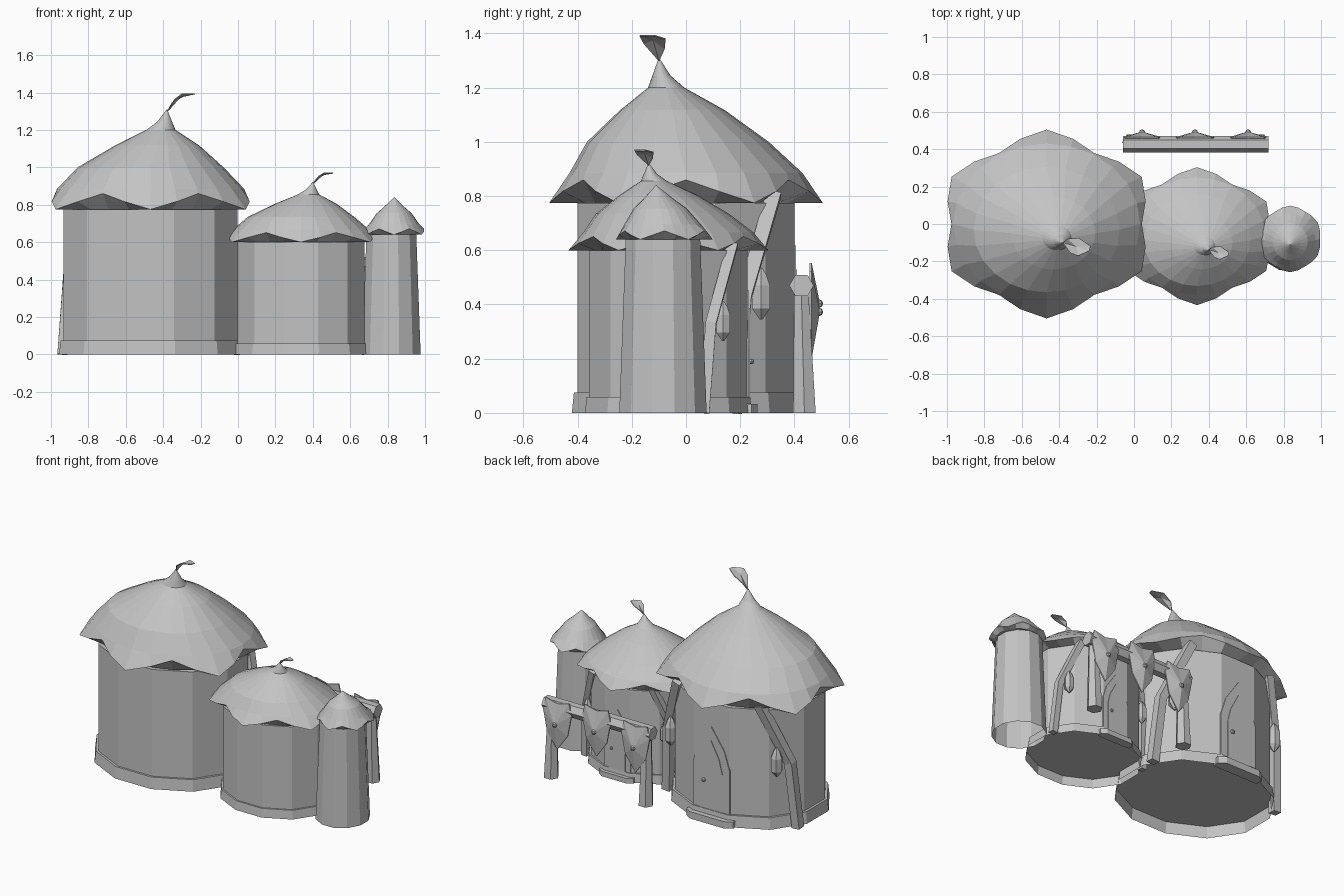
import bpy, bmesh, math
from mathutils import Vector

if "Cube" in bpy.data.objects:
    bpy.data.objects.remove(bpy.data.objects["Cube"], do_unlink=True)

GREY = (0.55, 0.55, 0.55, 1)
mat = bpy.data.materials.new("plain grey")
mat.use_nodes = True
mat.diffuse_color = GREY
mat.node_tree.nodes["Principled BSDF"].inputs["Base Color"].default_value = GREY


def finish(bm, name):
    bmesh.ops.recalc_face_normals(bm, faces=bm.faces)
    me = bpy.data.meshes.new(name)
    bm.to_mesh(me)
    bm.free()
    me.materials.append(mat)
    ob = bpy.data.objects.new(name, me)
    bpy.context.collection.objects.link(ob)
    return ob


def ring(cx, cy, z, r, n, squash=1.0, turn=0.0):
    angles = [2 * math.pi * i / n + turn for i in range(n)]
    return [(cx + r * math.cos(a), cy + r * squash * math.sin(a), z) for a in angles]


def loft(name, rings, cap_start=True, cap_end=True):
    """Skin a list of equal point loops."""
    bm = bmesh.new()
    loops = [[bm.verts.new(p) for p in loop] for loop in rings]
    n = len(loops[0])
    for a, b in zip(loops, loops[1:]):
        for i in range(n):
            j = (i + 1) % n
            bm.faces.new((a[i], a[j], b[j], b[i]))
    if cap_start:
        bm.faces.new(loops[0][::-1])
    if cap_end:
        bm.faces.new(loops[-1])
    bmesh.ops.remove_doubles(bm, verts=bm.verts, dist=1e-5)
    return finish(bm, name)


def tube(name, path, w, sides=4):
    """Straight-sided timber through a few points."""
    pts = [Vector(p) for p in path]
    loops = []
    for i, p in enumerate(pts):
        d = (pts[min(i + 1, len(pts) - 1)] - pts[max(i - 1, 0)]).normalized()
        u = d.cross(Vector((0, 1, 0))).normalized()
        v = d.cross(u)
        angles = [2 * math.pi * (k + 0.5) / sides for k in range(sides)]
        loops.append([p + w * (u * math.cos(a) + v * math.sin(a)) for a in angles])
    return loft(name, loops)


def plate(name, outline, y0, y1):
    """Upright outline in x, z given depth along y."""
    return loft(name, [[(x, y, z) for x, z in outline] for y in (y0, y1)])


# Roof rings above the eave: height, radius, shift in x, shift in y
HUT_ROOF = [(0.11, 0.5, 0, 0), (0.225, 0.39, 0, -0.03), (0.342, 0.225, 0.035, -0.05),
            (0.425, 0.078, 0.055, -0.073), (0.468, 0.04, 0.075, -0.09), (0.535, 0.001, 0.087, -0.1)]
TOWER_ROOF = [(0.147, 0.45, 0, -0.02), (0.307, 0.31, 0, -0.05),
              (0.39, 0.19, 0, -0.07), (0.535, 0.001, 0, -0.1)]


def roof(name, cx, cy, eave, s, sz, squash, profile, rim_r, scallop):
    n = 24
    rim = []
    for i in range(n):
        a = 2 * math.pi * i / n
        wave = math.cos(6 * a)
        r = s * (rim_r - scallop * wave)
        rim.append((cx + r * math.cos(a), cy + r * squash * math.sin(a),
                    eave + sz * 0.0425 * (1 + wave)))
    loops = [ring(cx, cy, eave, 0.45 * s, n, squash), rim]
    for z, r, ox, oy in profile:
        loops.append(ring(cx + ox * s, cy + oy * s, eave + z * sz, r * s, n, squash))
    return loft(name, loops)


def leaf(name, apex, s, sz):
    shape = [(0, 0, -0.01), (0.04, -0.055, 0.055), (0.08, -0.07, 0.085), (0.14, -0.044, 0.085),
             (0.148, -0.018, 0.085), (0.085, 0.025, 0.072), (0.025, 0.02, 0.035)]
    size = Vector((s, s, sz))
    bm = bmesh.new()
    verts = [bm.verts.new(Vector(apex) + Vector(p) * size) for p in shape]
    mid = bm.verts.new(Vector(apex) + Vector((0.07, -0.02, 0.068)) * size)
    for a, b in zip(verts, verts[1:] + verts[:1]):
        bm.faces.new((a, b, mid))
    ob = finish(bm, name)
    mod = ob.modifiers.new("thickness", "SOLIDIFY")
    mod.thickness = 0.005


def arch(cx, w, h, spring, s):
    half = [(w, 0), (w, spring), (w * 0.72, spring + (h - spring) * 0.45)]
    pts = half + [(0, h)] + [(-x, z) for x, z in half[::-1]]
    return [(cx + x * s, z * s) for x, z in pts]


def knob(name, x, y, z, r):
    loft(name, [ring(x, y, z + r * math.sin(a), r * math.cos(a), 8)
                for a in (-1.5, -0.7, 0, 0.7, 1.5)])


def hut(label, cx, cy, s, eave, sz, leg):
    sq = 0.86
    turn = math.pi / 12
    # Walls standing on a hollow plinth with a raised floor
    floor = 0.075 * leg
    loft(label + "_wall", [ring(cx, cy, z, 0.482 * s, 12, sq, turn) for z in (floor, eave)],
         cap_start=False)
    loft(label + "_plinth", [ring(cx, cy, z, r * s, 12, sq, turn)
                             for z, r in ((0, 0.507), (floor, 0.498))], cap_start=False)
    roof(label + "_roof", cx, cy, eave, s, sz, sq, HUT_ROOF, 0.548, 0.039)
    leaf(label + "_leaf", (cx + 0.087 * s, cy - 0.1 * s, eave + 0.535 * sz), s, sz)
    # Pointed door at the back
    back = cy + 0.4 * s
    plate(label + "_door_frame", arch(cx, 0.135, 0.63, 0.37, s * 0.98), back - 0.02, back + 0.006)
    plate(label + "_door", arch(cx, 0.085, 0.54, 0.33, s * 0.98), back - 0.02, back + 0.01)
    knob(label + "_door_knob", cx + 0.05 * s, back + 0.014, 0.26 * s, 0.014 * s)
    # Doorstep with angled ends
    step = [(-0.165, 0.375), (0.165, 0.375), (0.17, 0.42), (0.125, 0.45), (-0.125, 0.45), (-0.17, 0.42)]
    loft(label + "_step", [[(cx + x * s, cy + y * s, z) for x, y in step] for z in (0, 0.045 * s)])
    # Leaning timbers with hanging lanterns
    for side, word in ((-1, "right"), (1, "left")):
        path = [(0.472, 0.18, 0), (0.44, 0.215, 0.43), (0.295, 0.325, 0.81)]
        tube(f"{label}_timber_{word}",
             [(cx + side * x * s, cy + y * s, z * leg) for x, y, z in path], 0.038 * s)
        lx, ly = cx + side * 0.385 * s, cy + 0.277 * s
        loft(f"{label}_lantern_{word}",
             [ring(lx, ly, z * leg, r * leg, 6) for z, r in
              ((0.345, 0.006), (0.385, 0.038), (0.47, 0.038), (0.51, 0.022), (0.535, 0.005))])


hut("large_hut", -0.467, 0, 1.0, 0.775, 1.0, 1.0)
hut("middle_hut", 0.337, -0.065, 0.73, 0.6, 0.6, 0.77)

# Slim tower, open below
loft("tower_wall", [ring(0.82, -0.085, z, r, 12, 1.03, math.pi / 12)
                    for z, r in ((0, 0.162), (0.64, 0.138))], cap_start=False)
roof("tower_roof", 0.835, -0.08, 0.64, 0.3, 0.374, 1.05, TOWER_ROOF, 0.55, 0.015)

# Shield rack
tube("rack_beam", [(-0.06, 0.426, 0.47), (0.72, 0.426, 0.47)], 0.045, 6)
for x, word in ((-0.015, "right"), (0.672, "left")):
    loft("rack_post_" + word, [ring(x, y, z, r, 6) for y, z, r in
                               ((0.437, 0, 0.048), (0.425, 0.46, 0.03))])


def shield(name, cx, dz):
    half = [(0.085, 0.535), (0.103, 0.46), (0.075, 0.32)]
    outline = [(0, 0.515)] + half + [(0, 0.215)] + [(-x, z) for x, z in half[::-1]]
    loops = []
    for y, k in ((0.456, 1), (0.464, 1), (0.492, 0.08)):
        loops.append([(cx + x * k, y, 0.385 + dz + (z - 0.385) * k) for x, z in outline])
    loft(name, loops)
    knob(name + "_boss", cx, 0.49, 0.385 + dz, 0.016)


for i, (x, dz) in enumerate(((0.043, -0.012), (0.326, 0.018), (0.61, -0.012))):
    shield(f"shield_{i + 1}", x, dz)
